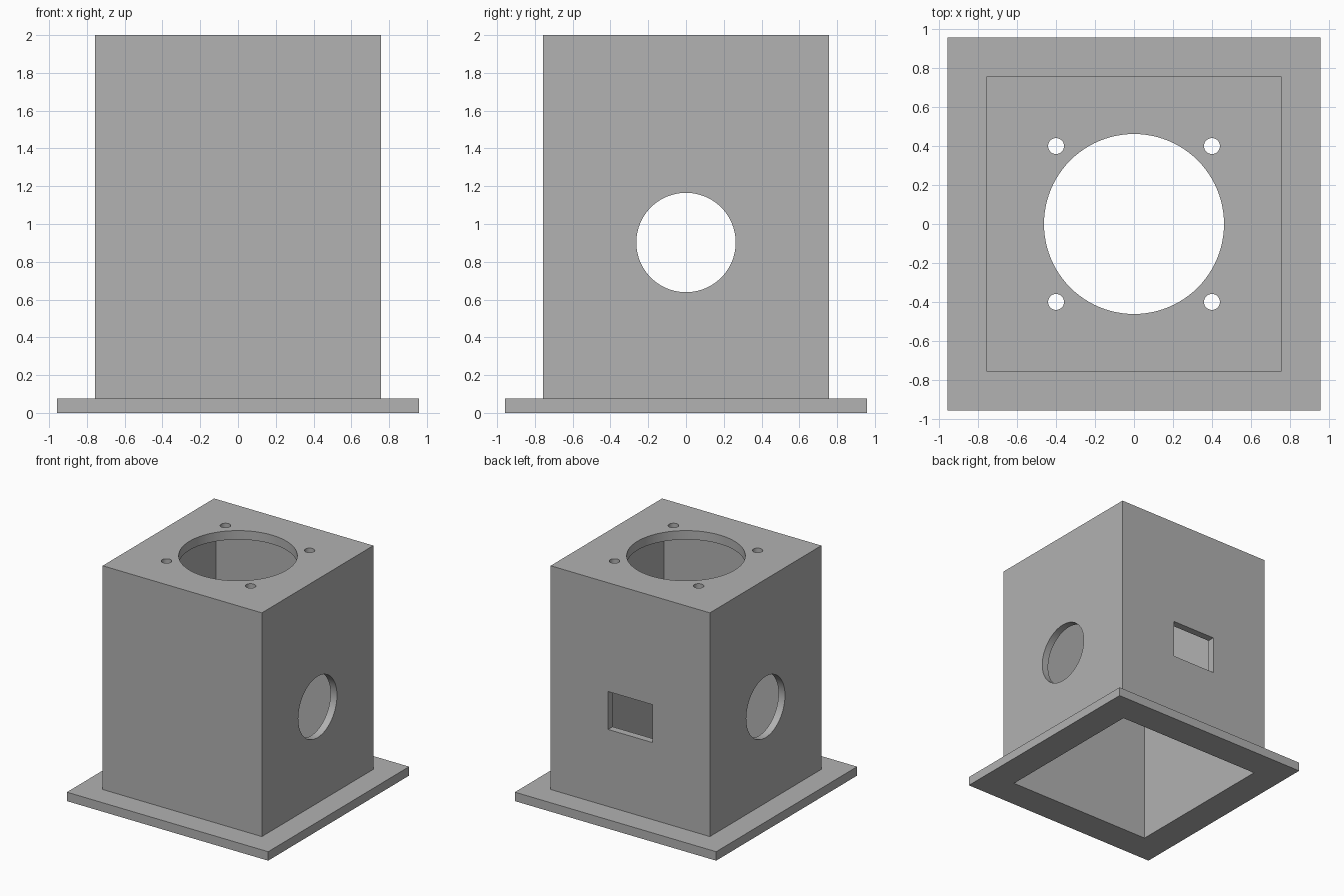
import bpy
import math

cube = bpy.data.objects.get("Cube")
if cube:
    bpy.data.objects.remove(cube, do_unlink=True)

HEIGHT = 2.0
PLATE = 0.077     # thickness of flange and top
OUTER = 0.757     # half width of the box
INNER = 0.695     # half width of the cavity
FLANGE = 0.957    # half width of the flange
PORT_Z = 0.902    # height of the wall openings

grey = bpy.data.materials.new("plain grey")
grey.use_nodes = True
colour = (0.445, 0.445, 0.445, 1)
grey.diffuse_color = colour
grey.node_tree.nodes["Principled BSDF"].inputs["Base Color"].default_value = colour


def box(name, half_x, half_y, z0, z1, y=0):
    bpy.ops.mesh.primitive_cube_add(size=2, location=(0, y, (z0 + z1) / 2))
    obj = bpy.context.object
    obj.name = name
    obj.scale = (half_x, half_y, (z1 - z0) / 2)
    bpy.ops.object.transform_apply(location=True, rotation=True, scale=True)
    obj.data.materials.append(grey)
    return obj


def cylinder(name, radius, depth, location, rotation=(0, 0, 0), sides=96):
    bpy.ops.mesh.primitive_cylinder_add(vertices=sides, radius=radius, depth=depth,
                                        location=location, rotation=rotation)
    obj = bpy.context.object
    obj.name = name
    bpy.ops.object.transform_apply(location=True, rotation=True, scale=True)
    obj.data.materials.append(grey)
    return obj


def combine(target, tool, operation):
    mod = target.modifiers.new(tool.name, "BOOLEAN")
    mod.operation = operation
    mod.solver = "EXACT"
    mod.object = tool
    bpy.ops.object.select_all(action="DESELECT")
    bpy.context.view_layer.objects.active = target
    target.select_set(True)
    bpy.ops.object.modifier_apply(modifier=mod.name)
    bpy.data.objects.remove(tool, do_unlink=True)


# Box body fused with its base flange
housing = box("housing", OUTER, OUTER, PLATE / 2, HEIGHT)
combine(housing, box("flange", FLANGE, FLANGE, 0, PLATE), "UNION")

# Cavity, open at the bottom
combine(housing, box("cavity", INNER, INNER, -0.2, HEIGHT - PLATE), "DIFFERENCE")

# Large round opening and four screw holes in the top
combine(housing, cylinder("top_opening", 0.462, 0.4, (0, 0, HEIGHT)), "DIFFERENCE")
for x in (-0.4, 0.4):
    for y in (-0.4, 0.4):
        combine(housing, cylinder("screw_hole", 0.041, 0.4, (x, y, HEIGHT), sides=32),
                "DIFFERENCE")

# Round ports through both side walls
combine(housing, cylinder("side_port", 0.263, 3, (0, 0, PORT_Z), (0, math.pi / 2, 0)),
        "DIFFERENCE")

# Rectangular socket opening in the back wall
combine(housing, box("back_slot", 0.21, 0.2, PORT_Z - 0.163, PORT_Z + 0.163, y=OUTER),
        "DIFFERENCE")

bpy.ops.object.shade_smooth_by_angle(angle=math.radians(30))
